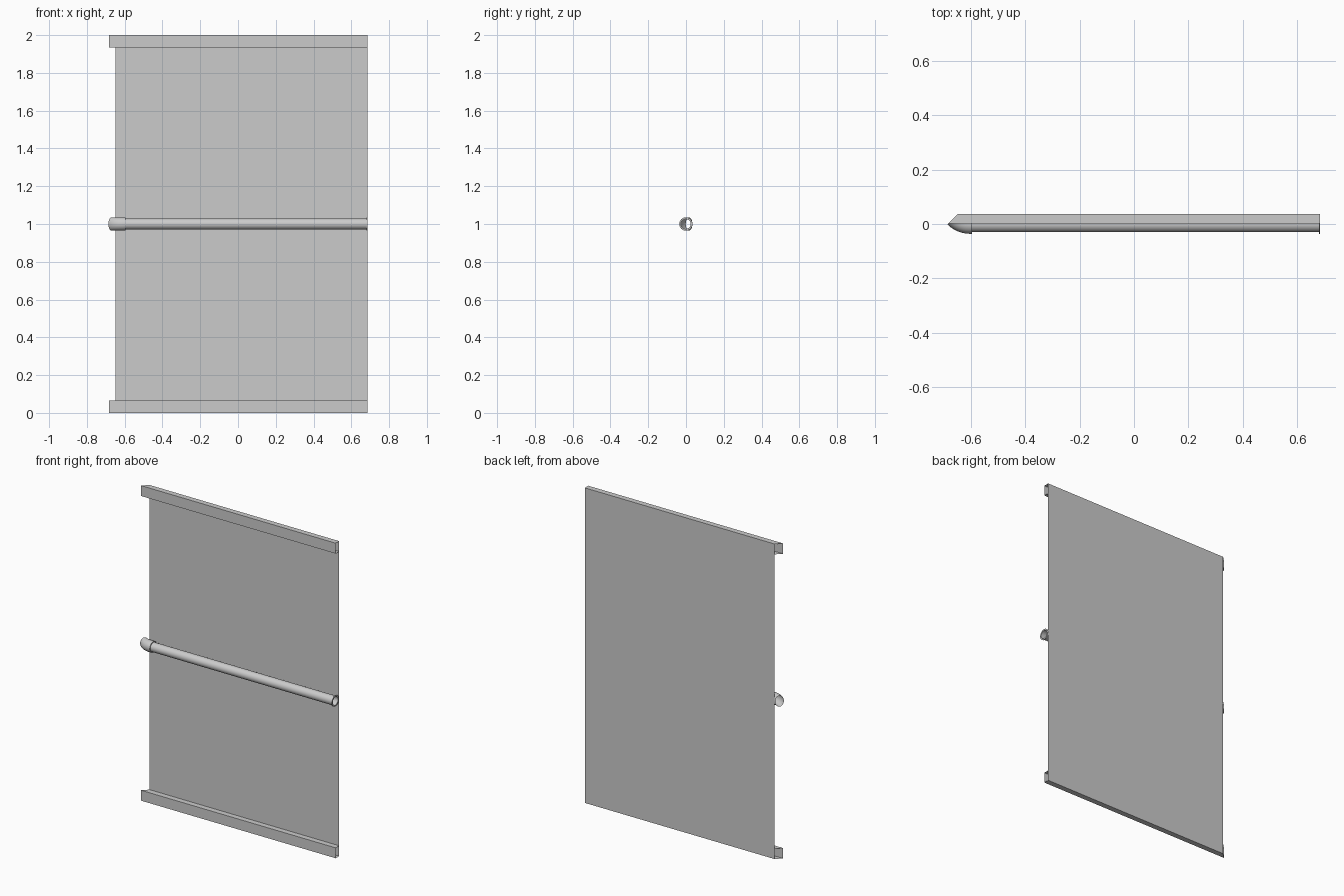
import bpy, math

if "Cube" in bpy.data.objects:
    bpy.data.objects.remove(bpy.data.objects["Cube"])

RIGHT = 0.685
BACK, FRONT = 0.037, 0.002      # panel plane and rail face
PIPE_Y, PIPE_Z = -0.001, 1.0
SEG = 32


def make(name, verts, faces, smooth=False):
    me = bpy.data.meshes.new(name)
    me.from_pydata(verts, [], faces)
    ob = bpy.data.objects.new(name, me)
    bpy.context.collection.objects.link(ob)
    if smooth:
        bpy.context.view_layer.objects.active = ob
        bpy.ops.object.select_all(action='DESELECT')
        ob.select_set(True)
        bpy.ops.object.shade_smooth_by_angle(angle=math.radians(35))
    return ob


def mitred_sheet(name, profile):
    """Open sheet along x from a (y, z) profile, cut at 45 degrees on the left."""
    verts, faces = [], []
    for y, z in profile:
        verts += [(y - 0.685, y, z), (RIGHT, y, z)]
    for i in range(len(profile) - 1):
        a = 2 * i
        faces.append((a, a + 1, a + 3, a + 2))
    return make(name, verts, faces)


def tube(name, rings):
    """Skin of elliptical rings, each given by its outer and inner xy points and z radius."""
    verts, faces = [], []
    for (ox, oy), (ix, iy), rz in rings:
        for k in range(SEG):
            t = 2 * math.pi * k / SEG
            f = (1 + math.cos(t)) / 2
            verts.append((ix + (ox - ix) * f, iy + (oy - iy) * f,
                          PIPE_Z + rz * math.sin(t)))
    for r in range(len(rings) - 1):
        for k in range(SEG):
            n = (k + 1) % SEG
            faces.append((r * SEG + k, r * SEG + n, (r + 1) * SEG + n, (r + 1) * SEG + k))
    return make(name, verts, faces, smooth=True)


def circle(x, r):
    return (x, PIPE_Y - r), (x, PIPE_Y + r), r


# Panel and the two folded rails
mitred_sheet("panel", [(BACK, 0), (BACK, 2)])
for name, z0, z1 in (("bottom_rail", 0, 0.066), ("top_rail", 2, 1.934)):
    mitred_sheet(name, [(BACK, z0), (FRONT, z0), (FRONT, z1), (BACK, z1)])

# Handrail pipe with end flange
R_PIPE, R_CAP = 0.029, 0.035
tube("handrail", [circle(-0.6, R_PIPE), circle(RIGHT - 0.001, R_PIPE)])
tube("end_flange", [circle(RIGHT - 0.005, R_PIPE), circle(RIGHT - 0.005, R_CAP),
                    circle(RIGHT, R_CAP), circle(RIGHT, R_PIPE - 0.003)])

# Corner elbow, bending back and cut on the mitre plane
bend, cx = 0.118, -0.603
cy = PIPE_Y - R_CAP + bend
rings = [circle(-0.595, R_PIPE), circle(-0.595, R_CAP)]
STEPS = 10
for i in range(STEPS + 1):
    a = math.radians(45) * i / STEPS
    outer = (cx - bend * math.sin(a), cy - bend * math.cos(a))
    inner = (cx - 0.048 * i / STEPS, PIPE_Y + R_CAP)
    rings.append((outer, inner, R_CAP))
tube("corner_elbow", rings)
